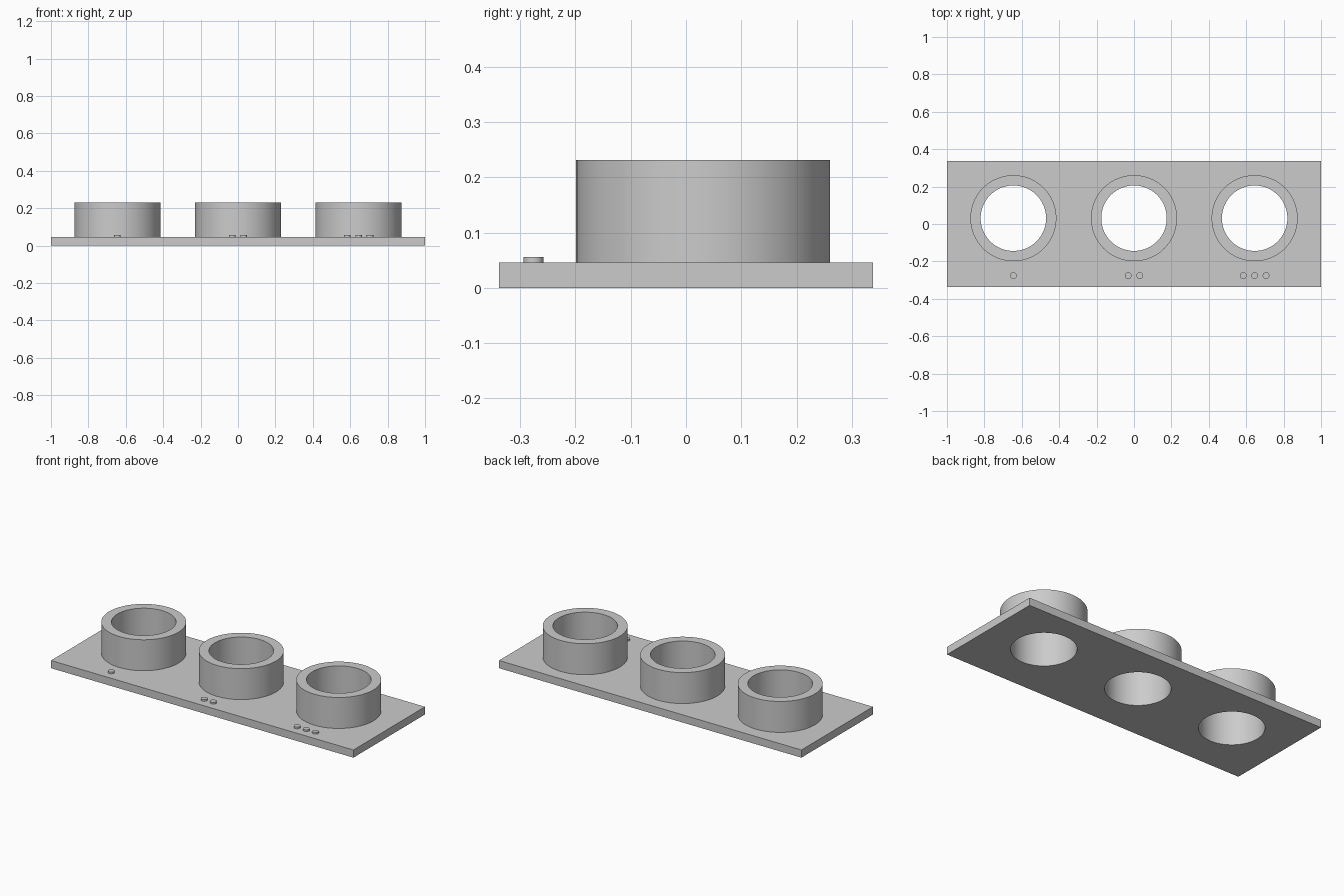
import bpy

if "Cube" in bpy.data.objects:
    bpy.data.objects.remove(bpy.data.objects["Cube"], do_unlink=True)

PLATE_TOP, RING_TOP, PEG_TOP = 0.046, 0.231, 0.056
RING_Y, PEG_Y = 0.031, -0.276
PITCH, PEG_GAP = 0.645, 0.061

grey = bpy.data.materials.new("light grey")
grey.use_nodes = True
grey.diffuse_color = (0.6, 0.6, 0.6, 1)
grey.node_tree.nodes["Principled BSDF"].inputs["Base Color"].default_value = (0.6, 0.6, 0.6, 1)


def finish(name):
    obj = bpy.context.object
    obj.name = obj.data.name = name
    obj.data.materials.append(grey)
    return obj


def cylinder(name, x, y, radius, low, high, sides):
    bpy.ops.mesh.primitive_cylinder_add(vertices=sides, radius=radius, depth=high - low,
                                        location=(x, y, (low + high) / 2))
    return finish(name)


def cut(obj, cutter):
    bpy.ops.object.select_all(action='DESELECT')
    obj.select_set(True)
    bpy.context.view_layer.objects.active = obj
    mod = obj.modifiers.new("hole", 'BOOLEAN')
    mod.operation, mod.solver, mod.object = 'DIFFERENCE', 'EXACT', cutter
    bpy.ops.object.modifier_apply(modifier=mod.name)


def smooth(obj):
    bpy.ops.object.select_all(action='DESELECT')
    obj.select_set(True)
    bpy.context.view_layer.objects.active = obj
    bpy.ops.object.shade_smooth_by_angle()


# Base plate
bpy.ops.mesh.primitive_cube_add(size=1, location=(0, 0, PLATE_TOP / 2))
bpy.context.object.scale = (2, 0.676, PLATE_TOP)
bpy.ops.object.transform_apply(location=False, rotation=False, scale=True)
plate = finish("base_plate")

for i, side in enumerate(("right", "middle", "left")):
    x = (i - 1) * PITCH

    # Open ring holder, bored right through the plate
    ring = cylinder(side + "_ring", x, RING_Y, 0.23, PLATE_TOP, RING_TOP, 96)
    drill = cylinder("drill", x, RING_Y, 0.175, -0.1, 0.4, 96)
    cut(ring, drill)
    cut(plate, drill)
    bpy.data.objects.remove(drill, do_unlink=True)
    smooth(ring)

    # Counting pegs: one, two, three
    for k in range(i + 1):
        peg = cylinder(f"{side}_peg_{k + 1}", x + (k - i / 2) * PEG_GAP, PEG_Y,
                       0.018, PLATE_TOP, PEG_TOP, 32)
        smooth(peg)

smooth(plate)
